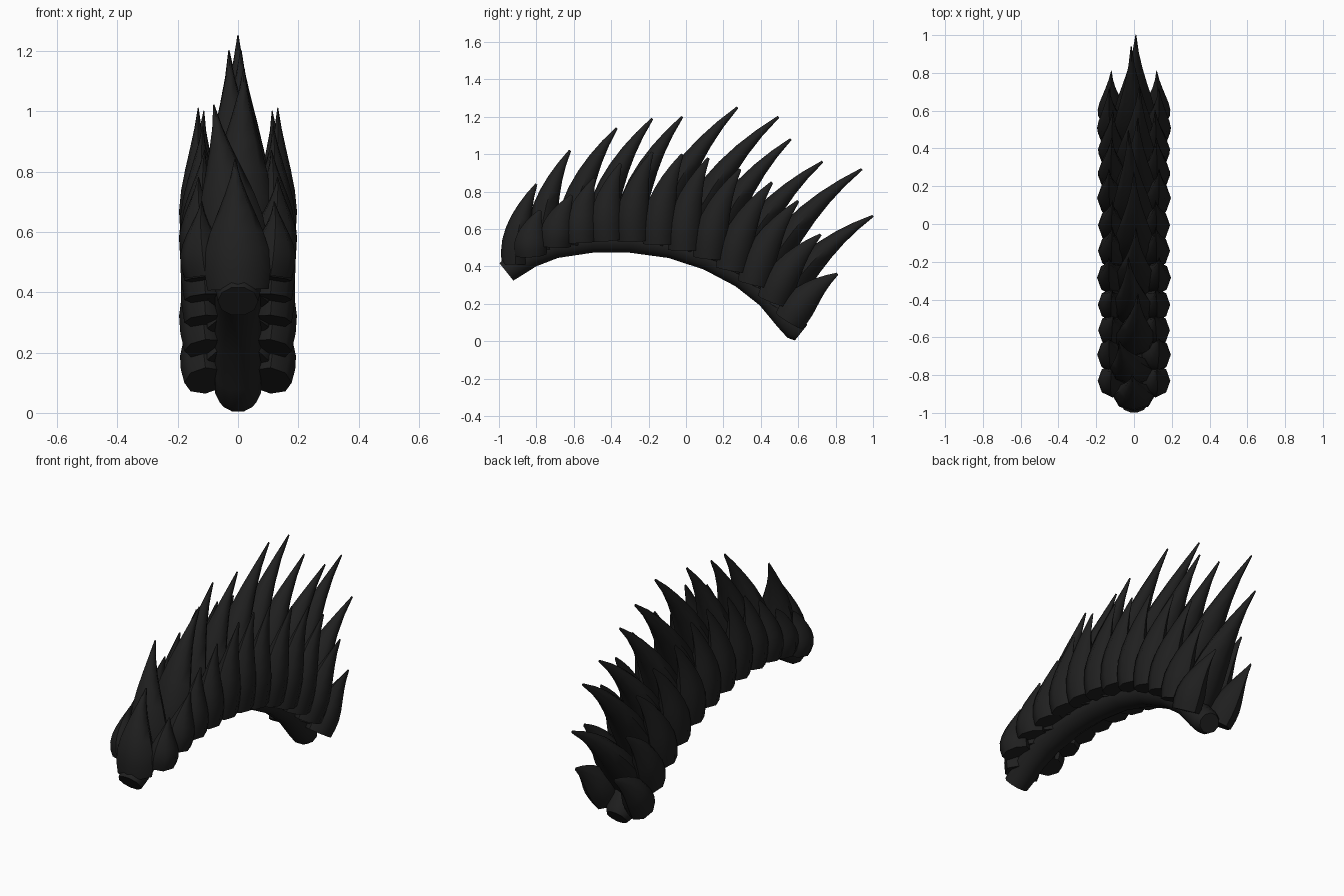
import bpy, bmesh, math
from mathutils import Vector

if "Cube" in bpy.data.objects:
    bpy.data.objects.remove(bpy.data.objects["Cube"])

black = bpy.data.materials.new("charcoal black")
black.use_nodes = True
colour = (0.014, 0.014, 0.014, 1)
black.diffuse_color = colour
bsdf = next(n for n in black.node_tree.nodes if n.type == 'BSDF_PRINCIPLED')
bsdf.inputs["Base Color"].default_value = colour


def sweep(name, points, widths, depths, sides):
    """Skin a closed tube of elliptical rings along a path."""
    bm = bmesh.new()
    rings = []
    last = len(points) - 1
    for i, p in enumerate(points):
        tangent = (points[min(i + 1, last)] - points[max(i - 1, 0)]).normalized()
        side = Vector((1, 0, 0))
        side = (side - tangent * side.dot(tangent)).normalized()
        up = tangent.cross(side)
        ring = []
        for k in range(sides):
            a = math.tau * k / sides
            ring.append(bm.verts.new(p + side * math.cos(a) * widths[i] + up * math.sin(a) * depths[i]))
        rings.append(ring)
    for a, b in zip(rings, rings[1:]):
        for k in range(sides):
            j = (k + 1) % sides
            bm.faces.new((a[k], a[j], b[j], b[k]))
    bm.faces.new(rings[0][::-1])
    bm.faces.new(rings[-1])
    bmesh.ops.recalc_face_normals(bm, faces=bm.faces)
    mesh = bpy.data.meshes.new(name)
    bm.to_mesh(mesh)
    bm.free()
    mesh.materials.append(black)
    obj = bpy.data.objects.new(name, mesh)
    bpy.context.collection.objects.link(obj)
    bpy.ops.object.select_all(action='DESELECT')
    obj.select_set(True)
    bpy.context.view_layer.objects.active = obj
    bpy.ops.object.shade_smooth_by_angle(angle=math.radians(50))


def along(points, u):
    """Point at a fraction of the path's length."""
    lengths = [(b - a).length for a, b in zip(points, points[1:])]
    rest = u * sum(lengths)
    for a, b, length in zip(points, points[1:], lengths):
        if rest <= length:
            return a.lerp(b, rest / length)
        rest -= length
    return points[-1].copy()


def spike(name, base, tip, width, depth, flare=0):
    """Plump at the root, bending backwards to a thin tip."""
    reach = tip - base
    lean = math.radians(17)
    c, s = math.cos(lean), math.sin(lean)
    start = Vector((reach.x, reach.y * c - reach.z * s, reach.y * s + reach.z * c))
    control = base + start * 0.5 + Vector((flare, 0, 0))
    profile = (0.95, 1, 0.98, 0.87, 0.7, 0.5, 0.29, 0.08)
    path = []
    for i in range(len(profile)):
        t = i / (len(profile) - 1)
        path.append(base.lerp(control, t).lerp(control.lerp(tip, t), t))
    sweep(name, path, [width * r ** 1.5 for r in profile], [depth * r for r in profile], 8)


# Curved base band
spine = [Vector((0, y, z)) for y, z in (
    (-.96, .37), (-.91, .41), (-.83, .46), (-.7, .51), (-.5, .54), (-.3, .54), (-.08, .51),
    (.12, .445), (.3, .35), (.44, .24), (.54, .12), (.59, .065), (.615, .045))]
radii = [0.062] + [0.07] * (len(spine) - 2) + [0.055]
sweep("base_band", spine, [r * 1.08 for r in radii], radii, 10)

# Tall middle row: tip x, y, z
middle_tips = (
    (-.01, -.8, .84), (-.08, -.62, 1.02), (.02, -.37, 1.14), (-.03, -.18, 1.19),
    (.01, -.02, 1.2), (0, .275, 1.25), (-.03, .495, 1.2), (.02, .56, 1.08),
    (.03, .73, .96), (-.015, .94, .92), (.01, 1, .67))
for i, tip in enumerate(middle_tips):
    u = 0.035 + 0.865 * i / (len(middle_tips) - 1)
    spike(f"middle_spike_{i + 1}", along(spine, u), Vector(tip), 0.11, 0.078)

# Shorter rows on both sides, rooted in the band and flaring outward: tip y, z
side_tips = (
    (-.78, .7), (-.61, .78), (-.49, .87), (-.35, .95), (-.18, 1.01), (-.02, 1),
    (.12, .98), (.29, .92), (.46, .85), (.6, .75), (.72, .57), (.81, .36))
for label, sign in (("left", 1), ("right", -1)):
    for i, (y, z) in enumerate(side_tips):
        u = 0.09 + 0.86 * i / (len(side_tips) - 1)
        base = along(spine, u)
        base.x = sign * 0.108
        tip = Vector((sign * (0.12 + 0.012 * math.sin(i * 2)), y, z))
        spike(f"{label}_spike_{i + 1}", base, tip, 0.076, 0.088, sign * 0.018)
